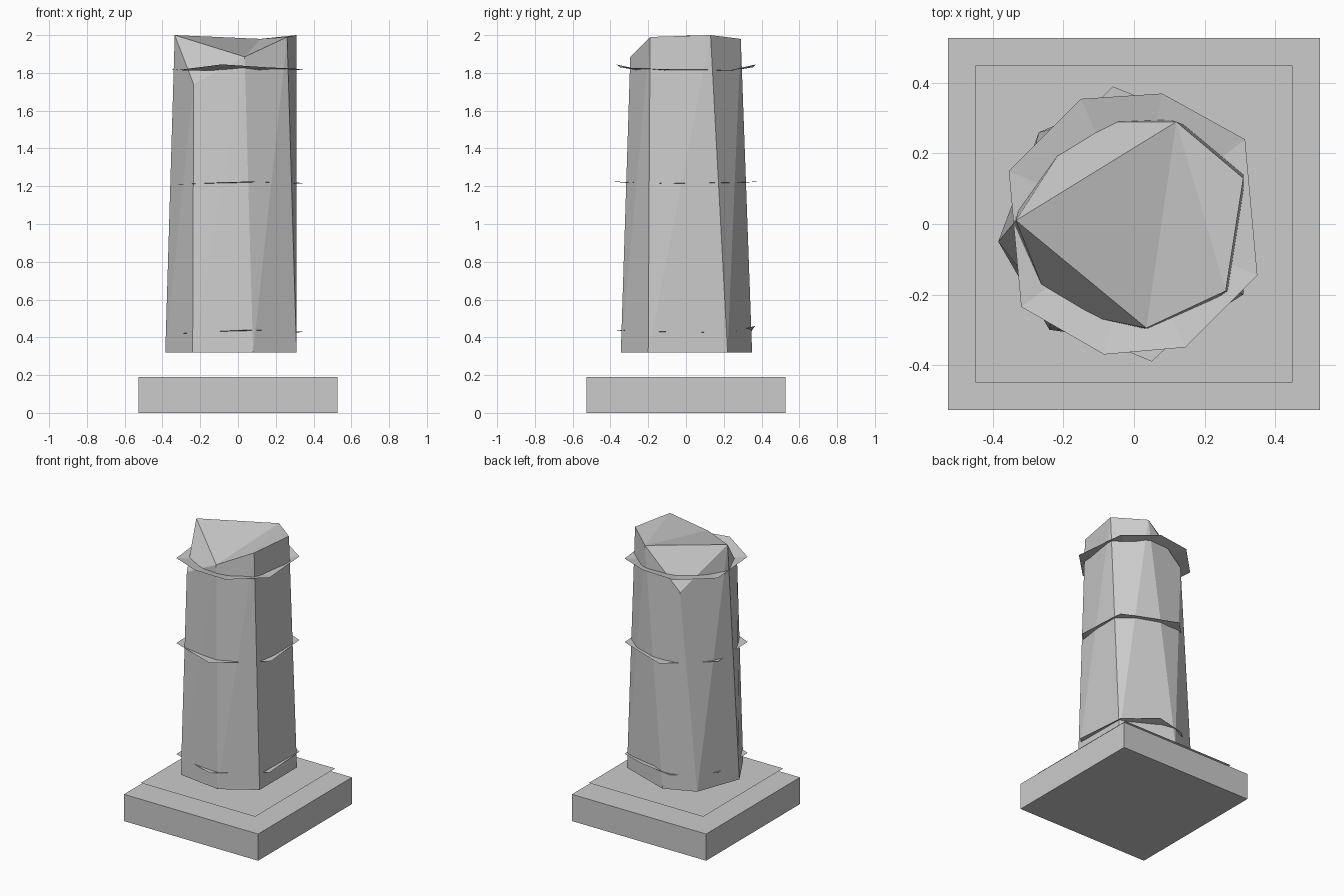
import bpy
import bmesh
from mathutils import Vector

if "Cube" in bpy.data.objects:
    bpy.data.objects.remove(bpy.data.objects["Cube"])


def make_object(name, verts, faces):
    mesh = bpy.data.meshes.new(name)
    mesh.from_pydata(verts, [], faces)
    bm = bmesh.new()
    bm.from_mesh(mesh)
    bmesh.ops.recalc_face_normals(bm, faces=bm.faces)
    # flat sheets should face upward
    if all(f.normal.z < -0.5 for f in bm.faces):
        bmesh.ops.reverse_faces(bm, faces=bm.faces)
    bm.to_mesh(mesh)
    bm.free()
    obj = bpy.data.objects.new(name, mesh)
    bpy.context.collection.objects.link(obj)
    return obj


def band(name, outline, inner_z, inner=0.66):
    """Thin bent collar: outer points (x, y, z), inner edge inside the shaft."""
    n = len(outline)
    inside = [(x * inner, y * inner, inner_z) for x, y, z in outline]
    faces = [(i, (i + 1) % n, n + (i + 1) % n, n + i) for i in range(n)]
    return make_object(name, outline + inside, faces)


# square plinth
bpy.ops.mesh.primitive_cube_add(size=1, location=(0, 0, 0.095))
plinth = bpy.context.object
plinth.name = "plinth"
plinth.scale = (1.056, 1.056, 0.19)

# thin step sheet above the plinth
bpy.ops.mesh.primitive_plane_add(size=0.9, location=(0, 0, 0.262))
bpy.context.object.name = "plinth_step"

# seven-sided tapering shaft with a broken top
bottom = [(0.31, -0.20), (0.31, 0.22), (-0.06, 0.35), (-0.27, 0.26),
          (-0.385, -0.05), (-0.24, -0.30), (0.08, -0.345)]
top = [(0.26, -0.19, 1.99), (0.31, 0.13, 2.0), (0.12, 0.29, 1.98),
       (-0.155, 0.29, 1.72), (-0.335, 0.01, 2.0), (-0.235, -0.24, 1.74),
       (0.035, -0.295, 1.885)]
faces = [tuple(range(6, -1, -1))]
for i in range(7):
    j = (i + 1) % 7
    faces += [(i, j, 7 + j), (i, 7 + j, 7 + i)]
# broken cap
faces += [tuple(7 + k for k in f) for f in
          ((4, 5, 6), (4, 6, 2), (6, 0, 2), (0, 1, 2), (2, 3, 4))]
make_object("broken_shaft", [(x, y, 0.32) for x, y in bottom] + top, faces)

# collars around the shaft
band("upper_band", [(0.35, -0.145, 1.82), (0.315, 0.24, 1.815), (0.08, 0.37, 1.845),
                    (-0.15, 0.355, 1.83), (-0.355, 0.15, 1.82), (-0.32, -0.235, 1.815),
                    (-0.085, -0.37, 1.845), (0.145, -0.35, 1.83)], 1.81)
band("middle_band", [(0.345, -0.12, 1.215), (0.315, 0.24, 1.22), (-0.06, 0.39, 1.225),
                     (-0.335, 0.12, 1.21), (-0.32, -0.235, 1.21),
                     (0.05, -0.39, 1.225)], 1.215)
band("lower_band", [(0.345, -0.14, 0.43), (0.315, 0.24, 0.425), (0.08, 0.365, 0.46),
                    (-0.12, 0.345, 0.43), (-0.335, 0.12, 0.42), (-0.32, -0.235, 0.42),
                    (0.05, -0.385, 0.44)], 0.425)
